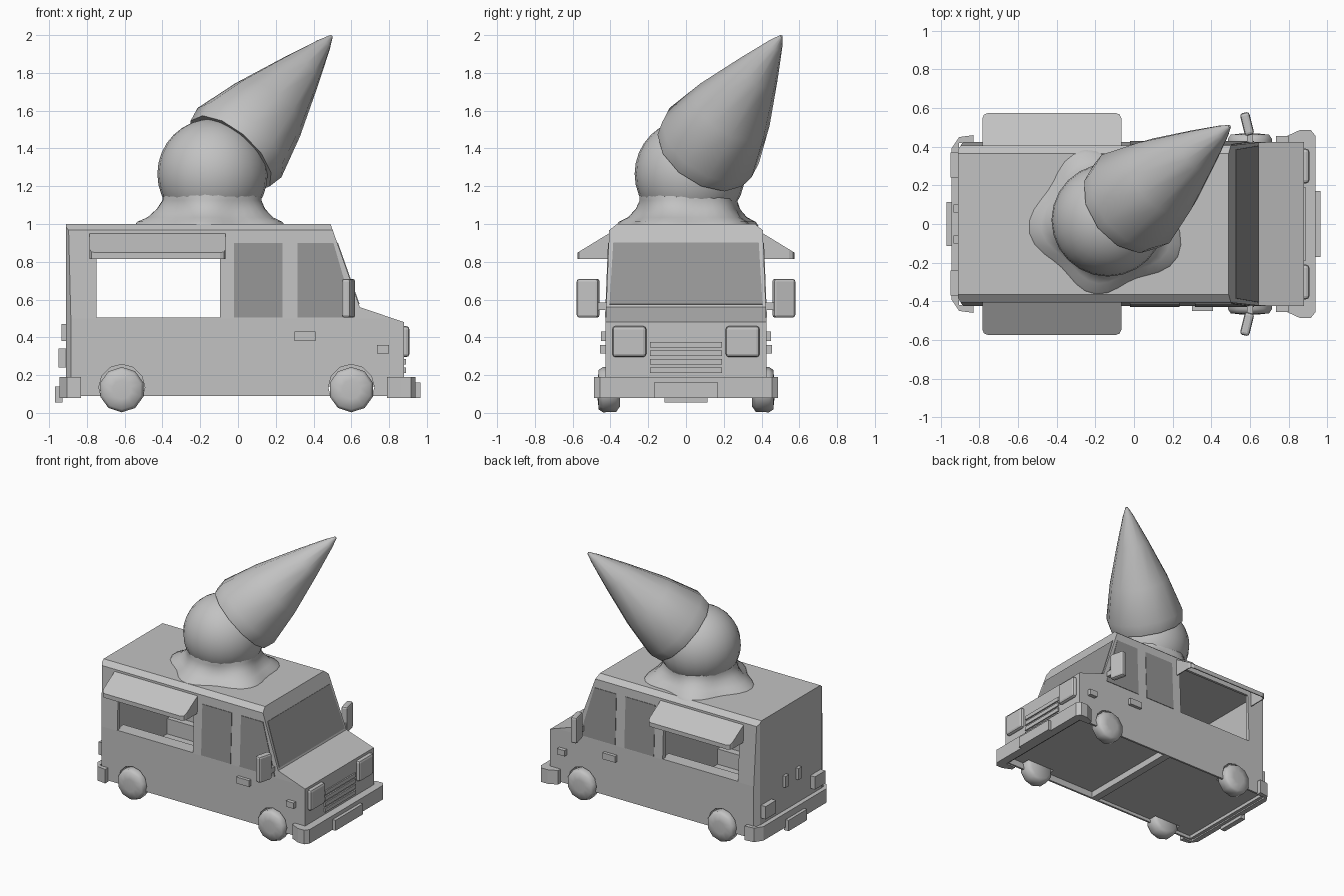
import bpy, bmesh, math
from mathutils import Vector, Matrix

cube = bpy.data.objects.get("Cube")
if cube:
    bpy.data.objects.remove(cube, do_unlink=True)


def material(name, value):
    m = bpy.data.materials.new(name)
    m.use_nodes = True
    m.diffuse_color = (value, value, value, 1)
    m.node_tree.nodes["Principled BSDF"].inputs["Base Color"].default_value = (value, value, value, 1)
    return m


GREY = material("light grey", 0.54)
GLASS = material("dark window grey", 0.3)


def finish(name, bm, mat=GREY, smooth=None):
    bmesh.ops.recalc_face_normals(bm, faces=bm.faces)
    mesh = bpy.data.meshes.new(name)
    bm.to_mesh(mesh)
    bm.free()
    mesh.materials.append(mat)
    ob = bpy.data.objects.new(name, mesh)
    bpy.context.collection.objects.link(ob)
    if smooth:
        bpy.ops.object.select_all(action="DESELECT")
        ob.select_set(True)
        bpy.context.view_layer.objects.active = ob
        bpy.ops.object.shade_smooth_by_angle(angle=math.radians(smooth))
    return ob


def prism_bm(points, axis, lo, hi):
    """Extrude a 2D outline along one axis."""
    place = {"x": lambda p, t: (t, p[0], p[1]),
             "y": lambda p, t: (p[0], t, p[1]),
             "z": lambda p, t: (p[0], p[1], t)}[axis]
    bm = bmesh.new()
    face = bm.faces.new([bm.verts.new(place(p, lo)) for p in points])
    ext = bmesh.ops.extrude_face_region(bm, geom=[face])["geom"]
    shift = Vector(place((0, 0), hi - lo))
    for v in ext:
        if isinstance(v, bmesh.types.BMVert):
            v.co += shift
    bmesh.ops.recalc_face_normals(bm, faces=bm.faces)
    return bm


def box(name, xs, ys, zs):
    x0, x1 = xs
    y0, y1 = sorted(ys)
    return finish(name, prism_bm([(x0, y0), (x1, y0), (x1, y1), (x0, y1)], "z", *zs))


def lathe(name, profile, sides, matrix, smooth=40, wave=None):
    """Revolve (radius, height) pairs about z, then place with the matrix."""
    bm = bmesh.new()
    rings = []
    for i, (r, h) in enumerate(profile):
        ring = []
        for k in range(sides):
            a = math.tau * k / sides
            q = r * (1 + wave(a, i)) if wave else r
            ring.append(bm.verts.new((q * math.cos(a), q * math.sin(a), h)))
        rings.append(ring)
    for a, b in zip(rings, rings[1:]):
        for k in range(sides):
            j = (k + 1) % sides
            bm.faces.new((a[k], a[j], b[j], b[k]))
    bm.faces.new(rings[0])
    bm.faces.new(rings[-1])
    bm.transform(matrix)
    return finish(name, bm, GREY, smooth)


def panel(name, corners):
    """Thin glass plate standing just proud of a flat surface."""
    pts = [Vector(c) for c in corners]
    n = (pts[1] - pts[0]).cross(pts[2] - pts[0]).normalized()
    if n.dot(pts[0] - Vector((0, 0, pts[0].z))) < 0:
        n.negate()
    bm = bmesh.new()
    a = [bm.verts.new(p - n * 0.004) for p in pts]
    b = [bm.verts.new(p + n * 0.004) for p in pts]
    bm.faces.new(a)
    bm.faces.new(b)
    for i in range(4):
        j = (i + 1) % 4
        bm.faces.new((a[i], a[j], b[j], b[i]))
    return finish(name, bm, GLASS)


def bevelled(ob, width, segments=2):
    mod = ob.modifiers.new("rounded", "BEVEL")
    mod.width, mod.segments = width, segments
    return ob


def side_y(z):
    return 0.425 - max(0, z - 0.5) * 0.04


def screen_x(z):
    return 0.49 + (1 - z) * 0.352


# Body shell, trimmed by tapering side, roof edge and rear corner planes
bm = prism_bm([(-0.91, 0.09), (-0.91, 1.0), (0.49, 1.0), (0.645, 0.56), (0.88, 0.48), (0.88, 0.09)],
              "y", -0.425, 0.425)
for s in (1, -1):
    for co, no in (((0, 0.425, 0.5), (0, 1, 0.04)),
                   ((0, 0.365, 1.0), (0, 0.032, 0.04)),
                   ((-0.91, 0.385, 0), (-0.04, 0.025, 0))):
        cut = bmesh.ops.bisect_plane(bm, geom=bm.verts[:] + bm.edges[:] + bm.faces[:],
                                     plane_co=(co[0], s * co[1], co[2]),
                                     plane_no=(no[0], s * no[1], no[2]), clear_outer=True)
        edges = [e for e in cut["geom_cut"] if isinstance(e, bmesh.types.BMEdge)]
        bmesh.ops.holes_fill(bm, edges=edges)
body = finish("truck_body", bm)

# Hollow interior, serving hatches, underside recesses and wheel wells
WHEELS_X = (-0.615, 0.6)
cutters = [box("interior_cutter", (-0.85, -0.04), (-0.39, 0.39), (0.28, 0.94)),
           box("floor_cutter", (-0.85, -0.04), (-0.335, 0.335), (0.16, 0.5)),
           box("hatch_cutter", (-0.75, -0.095), (-0.6, 0.6), (0.505, 0.9)),
           box("front_underside_cutter", (0.06, 0.86), (-0.41, 0.41), (0, 0.14)),
           box("rear_underside_cutter", (-0.88, 0.0), (-0.41, 0.41), (0, 0.115))]
for x in WHEELS_X:
    for s in (1, -1):
        turn = Matrix.Translation((x, s * 0.42, 0.135)) @ Matrix.Rotation(math.pi / 2, 4, "X")
        cutters.append(lathe("well_cutter", [(0.122, -0.07), (0.122, 0.07)], 12, turn, None))
for cutter in cutters:
    cutter.hide_render = True
    mod = body.modifiers.new("cut", "BOOLEAN")
    mod.operation, mod.solver, mod.object = "DIFFERENCE", "EXACT", cutter
    bpy.context.view_layer.objects.active = body
    bpy.ops.object.modifier_apply(modifier=mod.name)
    bpy.data.objects.remove(cutter, do_unlink=True)

# Windscreen
panel("windscreen", [(screen_x(z), y, z) for y, z in
                     ((-0.405, 0.575), (0.405, 0.575), (0.385, 0.9), (-0.385, 0.9))])

for s, side in ((1, "left"), (-1, "right")):
    # Cab windows
    for label, xs in (("door", (-0.02, 0.235, 0.235, -0.02)), ("front", (0.315, 0.62, 0.505, 0.315))):
        panel(f"{side}_{label}_window",
              [(x, s * side_y(z), z) for x, z in zip(xs, (0.505, 0.505, 0.9, 0.9))])
    # Serving counter inside the hatch
    box(f"{side}_counter", (-0.77, -0.075), (s * 0.32, s * 0.395), (0.47, 0.505))
    # Hollow awning over the serving hatch, with clipped lower corners
    awning = prism_bm([(s * 0.40, 0.955), (s * 0.575, 0.848), (s * 0.575, 0.815), (s * 0.40, 0.815)],
                      "x", -0.785, -0.065)
    corners = [e for e in awning.edges
               if all(abs(v.co.y) > 0.5 for v in e.verts) and abs(e.verts[0].co.x - e.verts[1].co.x) < 0.01]
    bmesh.ops.bevel(awning, geom=corners, offset=0.03, segments=2, profile=0.5, affect="EDGES")
    awning.normal_update()
    inner = [f for f in awning.faces if f.normal.z < -0.9 or s * f.normal.y < -0.9]
    bmesh.ops.delete(awning, geom=inner, context="FACES")
    sheet = finish(f"{side}_awning", awning).modifiers.new("sheet", "SOLIDIFY")
    sheet.thickness = 0.008
    # Wing mirror and its arm
    mirror = bevelled(box(f"{side}_mirror", (-0.025, 0.025), (-0.06, 0.06), (-0.103, 0.103)), 0.015)
    mirror.location = (0.585, s * 0.518, 0.607)
    mirror.rotation_euler.z = s * math.radians(14)
    box(f"{side}_mirror_arm", (0.585, 0.615), (s * 0.4, s * 0.48), (0.545, 0.585))
    # Door handle and side marker
    box(f"{side}_door_handle", (0.3, 0.41), (s * 0.42, s * 0.45), (0.38, 0.43))
    box(f"{side}_side_marker", (0.735, 0.80), (s * 0.42, s * 0.455), (0.315, 0.36))
    # Front and rear lamps, rear door handles
    bevelled(box(f"{side}_headlight", (0.86, 0.908), (s * 0.21, s * 0.39), (0.295, 0.46)), 0.018)
    box(f"{side}_tail_light", (-0.95, -0.9), (s * 0.24, s * 0.37), (0.24, 0.34))
    box(f"{side}_rear_handle", (-0.935, -0.9), (s * 0.06, s * 0.1), (0.38, 0.47))
    # Wheels
    for x, end in zip(WHEELS_X, ("rear", "front")):
        turn = Matrix.Translation((x, s * 0.37, 0.123)) @ Matrix.Rotation(-s * math.pi / 2, 4, "X") \
            @ Matrix.Rotation(math.pi / 10, 4, "Z")
        lathe(f"{side}_{end}_wheel", [(0.09, -0.02), (0.118, 0), (0.12, 0.07), (0.105, 0.092), (0.05, 0.098)],
              10, turn, 60)


# Wrap-around bumpers and number plates
def bumper(name, half):
    finish(name, prism_bm(half + [(x, -y) for x, y in reversed(half)], "z", 0.08, 0.19))


bumper("front_bumper", [(0.875, 0.42), (0.79, 0.42), (0.79, 0.455), (0.86, 0.487), (0.915, 0.487), (0.94, 0.455)])
bumper("rear_bumper", [(-0.905, 0.42), (-0.83, 0.42), (-0.83, 0.46), (-0.905, 0.45), (-0.945, 0.39)])
box("front_plate", (0.93, 0.965), (-0.17, 0.17), (0.078, 0.16))
box("rear_plate", (-0.97, -0.93), (-0.115, 0.115), (0.055, 0.14))

# Grille slats
for i in range(4):
    z = 0.21 + i * 0.045
    box(f"grille_slat_{i + 1}", (0.87, 0.89), (-0.19, 0.19), (z, z + 0.03))

# Ice cream scoop with its melted skirt on the roof
centre = Vector((-0.135, 0.02, 1.265))
bm = bmesh.new()
bmesh.ops.create_uvsphere(bm, u_segments=24, v_segments=16, radius=0.292,
                          matrix=Matrix.Translation(centre))
finish("ice_cream_scoop", bm, GREY, 60)
lobes = (0.08, 0.08, 0.07, 0.045, 0.015, 0, 0)
lathe("melted_skirt", [(0.375, 0.99), (0.36, 1.012), (0.315, 1.035), (0.278, 1.08), (0.26, 1.125),
                       (0.264, 1.165), (0.25, 1.22)],
      40, Matrix.Translation((-0.135, 0.015, 0)), 60,
      lambda a, i: lobes[i] * (math.cos(5 * (a - math.radians(43))) + 0.5 * math.cos(2 * a)))

# Upturned wafer cone with a rim
axis = Vector((0.495, 0.505, 1.995)) - centre
turn = Matrix.Translation(centre) @ axis.to_track_quat("Z", "Y").to_matrix().to_4x4()
lathe("wafer_cone", [(0.22, 0.19), (0.23, 0.165), (0.272, 0.16), (0.288, 0.245), (0.222, 0.5), (0.118, 0.8),
                     (0.04, 1.01), (0.008, axis.length)], 12, turn, 40)
